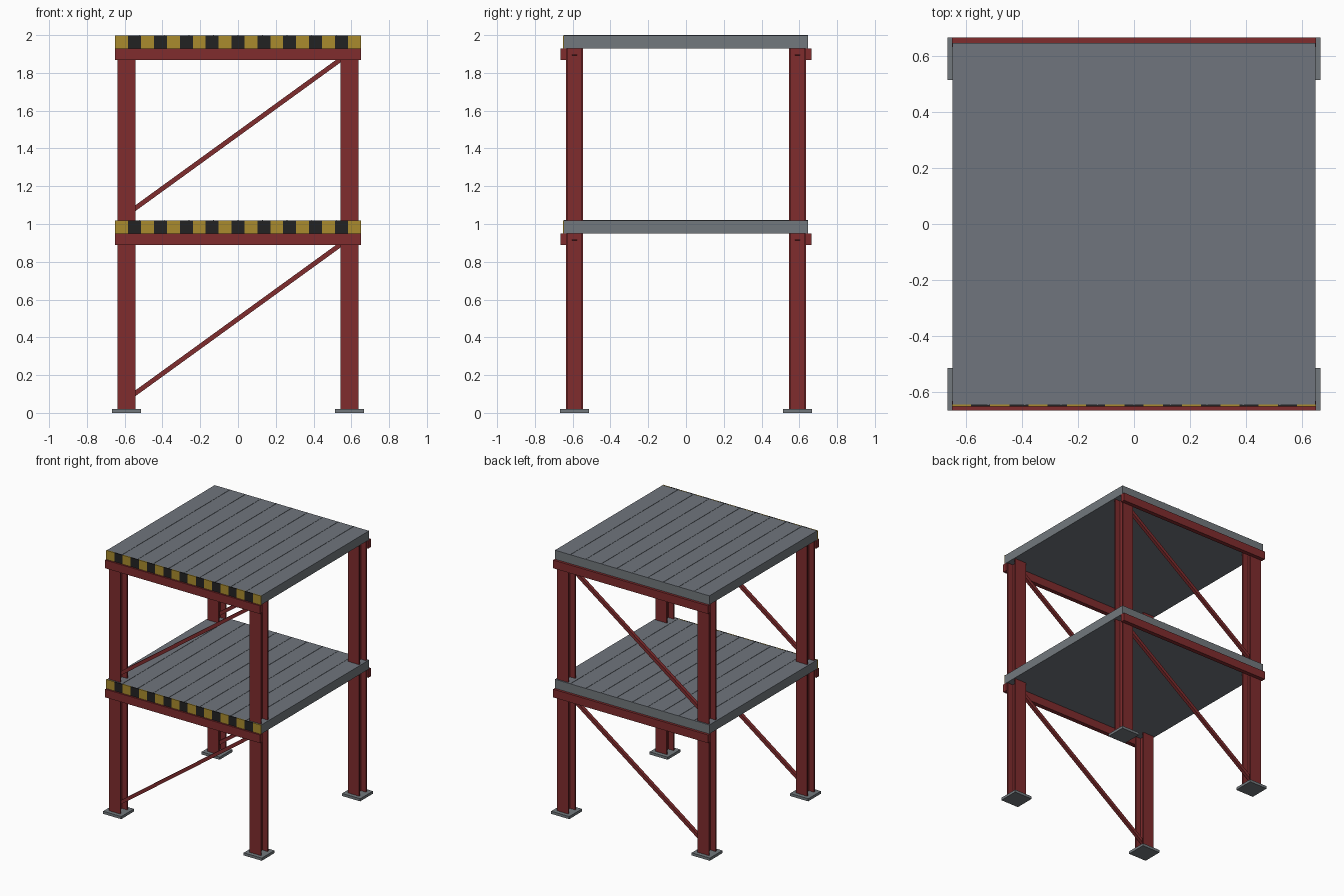
import bpy, math
from mathutils import Vector

if "Cube" in bpy.data.objects:
    bpy.data.objects.remove(bpy.data.objects["Cube"])


def material(name, rgb):
    m = bpy.data.materials.new(name)
    m.diffuse_color = (*rgb, 1)
    m.use_nodes = True
    m.node_tree.nodes["Principled BSDF"].inputs["Base Color"].default_value = m.diffuse_color
    return m


RED = material("red steel", (0.216, 0.025, 0.027))
DECK = material("deck grey", (0.16, 0.177, 0.205))
STEEL = material("edge grey", (0.17, 0.19, 0.205))
YELLOW = material("warning yellow", (0.40, 0.26, 0.026))
BLACK = material("warning black", (0.016, 0.016, 0.016))


def box(name, lo, hi, mat):
    """Axis-aligned box between two corners."""
    v = [(x, y, z) for z in (lo[2], hi[2]) for y in (lo[1], hi[1]) for x in (lo[0], hi[0])]
    f = [(0, 2, 3, 1), (4, 5, 7, 6), (0, 1, 5, 4), (2, 6, 7, 3), (0, 4, 6, 2), (1, 3, 7, 5)]
    me = bpy.data.meshes.new(name)
    me.from_pydata(v, [], f)
    me.materials.append(mat)
    ob = bpy.data.objects.new(name, me)
    bpy.context.collection.objects.link(ob)
    return ob


def h_column(name, cx, cy, z0, z1):
    """H-section with flanges facing front and back."""
    w, d, t, s = 0.047, 0.046, 0.011, 0.005
    half = [(w, -d), (w, -d + t), (s, -d + t), (s, d - t), (w, d - t), (w, d)]
    pts = half + [(-x, y) for x, y in reversed(half)]
    n = len(pts)
    v = [(cx + x, cy + y, z) for z in (z0, z1) for x, y in pts]
    f = [tuple(reversed(range(n))), tuple(range(n, 2 * n))]
    f += [(i, (i + 1) % n, (i + 1) % n + n, i + n) for i in range(n)]
    me = bpy.data.meshes.new(name)
    me.from_pydata(v, [], f)
    me.materials.append(RED)
    bpy.context.collection.objects.link(bpy.data.objects.new(name, me))


def brace(name, a, b, r):
    """Square bar between two points in an xz plane."""
    a, b = Vector(a), Vector(b)
    length = (b - a).length
    ob = box(name, (-length / 2, -r, -r), (length / 2, r, r), RED)
    ob.location = (a + b) / 2
    ob.rotation_euler[1] = -math.atan2(b.z - a.z, b.x - a.x)


C = 0.59
sides = (("front", -1), ("back", 1))

# Columns and base plates
for yn, sy in sides:
    for xn, sx in (("left", -1), ("right", 1)):
        x, y = sx * C, sy * C
        h_column(f"{yn}_{xn}_column", x, y, 0.01, 1.935)
        box(f"{yn}_{xn}_base_plate", (x - 0.076, y - 0.076, 0), (x + 0.076, y + 0.076, 0.02), STEEL)

for level, top in (("lower", 1.02), ("upper", 2.0)):
    z0 = top - 0.07
    surf = top - 0.002
    # Deck slab, with faces coloured by direction
    deck = box(f"{level}_deck", (-0.648, -0.646, z0), (0.648, 0.646, surf), DECK)
    deck.data.materials.append(STEEL)
    for p in deck.data.polygons:
        p.material_index = 0 if abs(p.normal.z) > 0.5 else 1
    # Raised deck ribs
    for i in range(1, 10):
        x = -0.65 + 0.13 * i
        box(f"{level}_deck_rib_{i}", (x - 0.002, -0.646, surf - 0.002), (x + 0.002, 0.646, top), DECK)
    # Warning stripes on the front edge
    n, w = 19, 1.3 / 19
    for i in range(n):
        x = -0.65 + i * w
        box(f"{level}_stripe_{i + 1}", (x, -0.652, z0), (x + w, -0.645, top - 0.001),
            BLACK if i % 2 else YELLOW)
    # Beams and diagonal braces on front and back
    for yn, sy in sides:
        ys = sorted((sy * 0.632, sy * 0.665))
        box(f"{level}_{yn}_beam", (-0.65, ys[0], z0 - 0.062), (0.65, ys[1], z0), RED)
        brace(f"{level}_{yn}_brace", (-C, sy * C, top - 0.95), (C, sy * C, top - 0.095), 0.0125)
